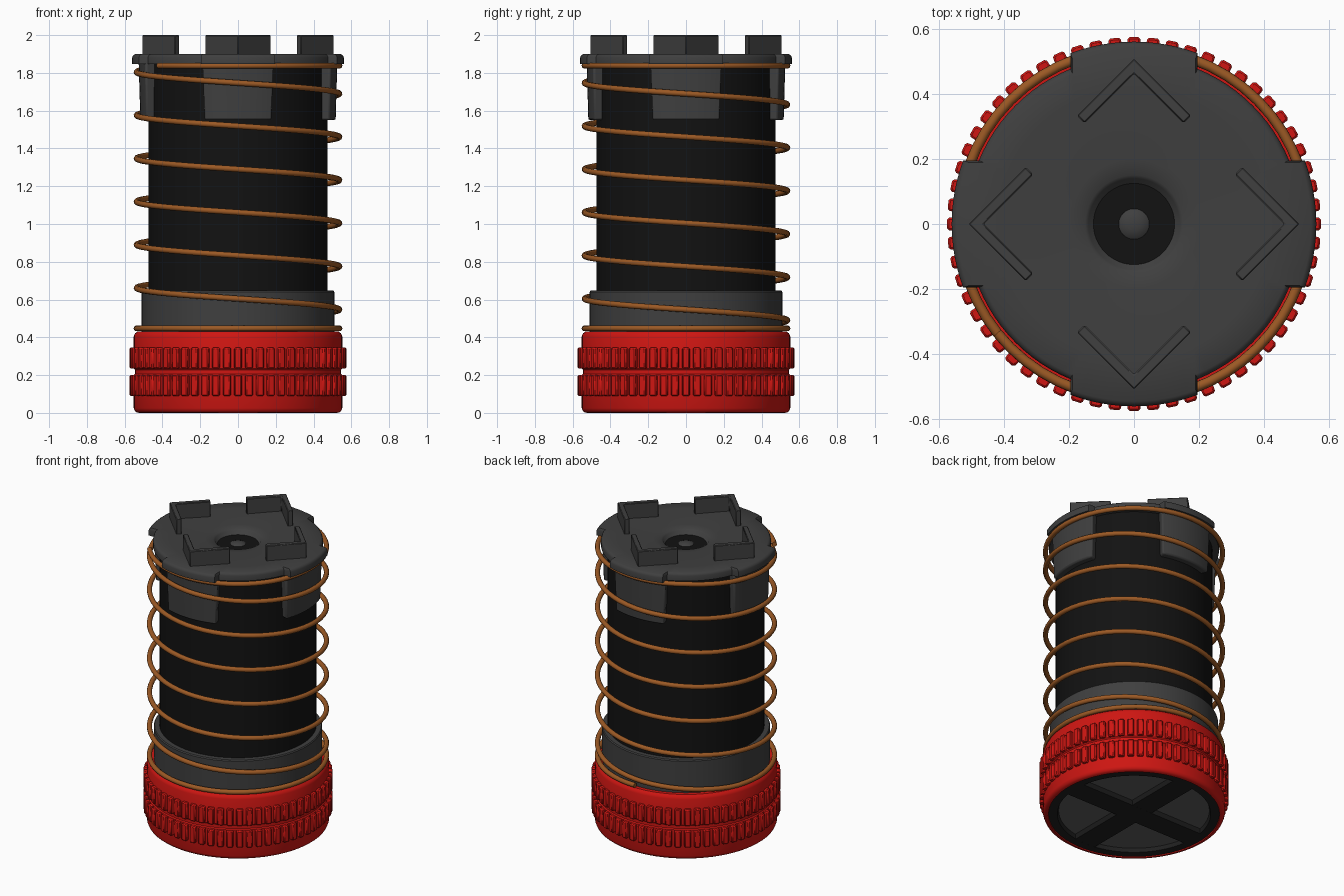
import bpy, bmesh, math
from math import sin, cos, pi, radians, asin
from mathutils import Matrix

if "Cube" in bpy.data.objects:
    bpy.data.objects.remove(bpy.data.objects["Cube"])


def mat(name, r, g, b):
    m = bpy.data.materials.new(name)
    m.diffuse_color = (r, g, b, 1)
    m.use_nodes = True
    m.node_tree.nodes["Principled BSDF"].inputs["Base Color"].default_value = m.diffuse_color
    return m


RED = mat("red", 0.62, 0.008, 0.006)
BLACK = mat("black", 0.006, 0.006, 0.006)
DARK = mat("dark_grey", 0.05, 0.05, 0.05)
BARS = mat("base_black", 0.015, 0.015, 0.015)
PANEL = mat("panel_grey", 0.11, 0.11, 0.11)
COPPER = mat("copper", 0.33, 0.1, 0.018)


def finish(bm, name, material, bevel=0, segments=2):
    bmesh.ops.recalc_face_normals(bm, faces=bm.faces)
    me = bpy.data.meshes.new(name)
    bm.to_mesh(me)
    bm.free()
    ob = bpy.data.objects.new(name, me)
    bpy.context.collection.objects.link(ob)
    me.materials.append(material)
    if bevel:
        b = ob.modifiers.new("Bevel", 'BEVEL')
        b.width, b.segments, b.limit_method = bevel, segments, 'ANGLE'
    bpy.ops.object.select_all(action='DESELECT')
    ob.select_set(True)
    bpy.context.view_layer.objects.active = ob
    bpy.ops.object.shade_smooth_by_angle(angle=radians(35))
    return ob


def loft(bm, rings, closed=False):
    """Skin a list of equal-length point loops; cap the ends unless closed."""
    vs = [[bm.verts.new(p) for p in ring] for ring in rings]
    n = len(vs[0])
    pairs = list(zip(vs, vs[1:])) + ([(vs[-1], vs[0])] if closed else [])
    for a, b in pairs:
        for i in range(n):
            j = (i + 1) % n
            bm.faces.new((a[i], a[j], b[j], b[i]))
    if not closed:
        bm.faces.new(vs[0])
        bm.faces.new(vs[-1])


def circle(r, z, n=96):
    return [(r * cos(2 * pi * i / n), r * sin(2 * pi * i / n), z) for i in range(n)]


def lathe(name, profile, material, closed=False):
    bm = bmesh.new()
    loft(bm, [circle(r, z) for r, z in profile], closed)
    return finish(bm, name, material)


def prism(bm, pts, z0, z1, rot=0.0):
    """Extrude an outline upwards and turn it about z."""
    m = Matrix.Rotation(rot, 4, 'Z')
    loft(bm, [[(m @ Matrix.Translation((x, y, z))).translation for x, y in pts]
              for z in (z0, z1)])


# main tube and grey collar
lathe("tube", [(0.475, 0.4), (0.475, 1.86)], BLACK)
lathe("collar", [(0.51, 0.3), (0.51, 0.64), (0.505, 0.647), (0.46, 0.647)], DARK)

# red adjuster ring with rounded rims
lathe("adjuster_ring",
      [(0.515, 0.012), (0.52, 0.0), (0.535, 0.002), (0.546, 0.01), (0.552, 0.025),
       (0.552, 0.20), (0.546, 0.207), (0.546, 0.228), (0.552, 0.235),
       (0.552, 0.405), (0.546, 0.42), (0.535, 0.43), (0.48, 0.43), (0.48, 0.1), (0.515, 0.1)],
      RED, closed=True)

# two rows of grip teeth
TEETH = 60
bm = bmesh.new()
for z0, z1 in ((0.09, 0.2), (0.235, 0.345)):
    for i in range(TEETH):
        prism(bm, [(0.54, -0.021), (0.574, -0.019), (0.574, 0.019), (0.54, 0.021)],
              z0, z1, 2 * pi * i / TEETH)
finish(bm, "grip_teeth", RED, 0.006, 1)

# underside: rim, crossed bars, recessed panel
lathe("base_panel", [(0.5, 0.03), (0.5, 0.08)], PANEL)
lathe("base_rim", [(0.455, 0.035), (0.465, 0.006), (0.518, 0.006), (0.518, 0.05), (0.455, 0.05)],
      BARS, closed=True)
bm = bmesh.new()
for k in range(2):
    loft(bm, [[(Matrix.Rotation(k * pi / 2, 4, 'Z')
                @ Matrix.Translation((x, y * w, z))).translation
               for x, y in ((-0.47, -1), (0.47, -1), (0.47, 1), (-0.47, 1))]
              for w, z in ((0.075, 0.006 + k * 0.0003), (0.092, 0.035))])
finish(bm, "base_cross_bars", BARS)

# coil spring: flat dead coils at both ends, clockwise rise between
cu = bpy.data.curves.new("coil_spring", 'CURVE')
cu.dimensions = '3D'
cu.bevel_depth, cu.bevel_resolution, cu.use_fill_caps = 0.0155, 3, True
STEPS = 56
count = int(7.66 * STEPS)
sp = cu.splines.new('POLY')
sp.points.add(count)
for i in range(count + 1):
    t = i / STEPS
    a = pi / 2 - 2 * pi * t
    z = min(max(0.49 + 0.2285 * (t - 1), 0.447), 1.838)
    sp.points[i].co = (0.537 * cos(a), 0.537 * sin(a), z, 1)
spring = bpy.data.objects.new("coil_spring", cu)
bpy.context.collection.objects.link(spring)
cu.materials.append(COPPER)


# top cap: four wide lugs, four notches, dished centre with a socket
def arc(r, a0, a1, n):
    return [(r, a0 + (a1 - a0) * i / n) for i in range(n + 1)]


LUG, NOTCH, HALF = 0.56, 0.515, 0.195
a_lug, a_notch = asin(HALF / LUG), asin(HALF / NOTCH)
outline = []
for k in range(4):
    q = k * pi / 2
    outline += arc(LUG, q - a_lug, q + a_lug, 12)
    outline += arc(NOTCH, q + a_notch, q + pi / 2 - a_notch, 12)


def cap_ring(z, inset=0.0, r=None):
    return [((r or R - inset) * cos(a), (r or R - inset) * sin(a), z) for R, a in outline]


bm = bmesh.new()
loft(bm, [cap_ring(1.848), cap_ring(1.882), cap_ring(1.893, 0.005), cap_ring(1.9, 0.016),
          cap_ring(1.9, r=0.42), cap_ring(1.895, r=0.2), cap_ring(1.89, r=0.15),
          cap_ring(1.883, r=0.14), cap_ring(1.85, r=0.118), cap_ring(1.845, r=0.11),
          cap_ring(1.845, r=0.06), cap_ring(1.862, r=0.045), cap_ring(1.872, r=0.02)])
finish(bm, "top_cap", DARK)

# curved fingers gripping the tube below each lug
bm = bmesh.new()
for k in range(4):
    rings = []
    for z, half, r in ((1.55, 0.18, 0.517), (1.86, 0.192, 0.526)):
        a = asin(half / r)
        pts = arc(r, -a, a, 12) + arc(0.455, a, -a, 12)
        rings.append([(R * cos(b + k * pi / 2), R * sin(b + k * pi / 2), z) for R, b in pts])
    loft(bm, rings)
finish(bm, "cap_fingers", DARK, 0.01)

# four raised chevron walls pointing outward
bm = bmesh.new()
chevron = [(0.508, 0), (0.333, 0.175), (0.31, 0.152), (0.462, 0), (0.31, -0.152), (0.333, -0.175)]
for k in range(4):
    prism(bm, chevron, 1.885, 2.0, k * pi / 2)
finish(bm, "cap_chevrons", DARK, 0.004, 1)
